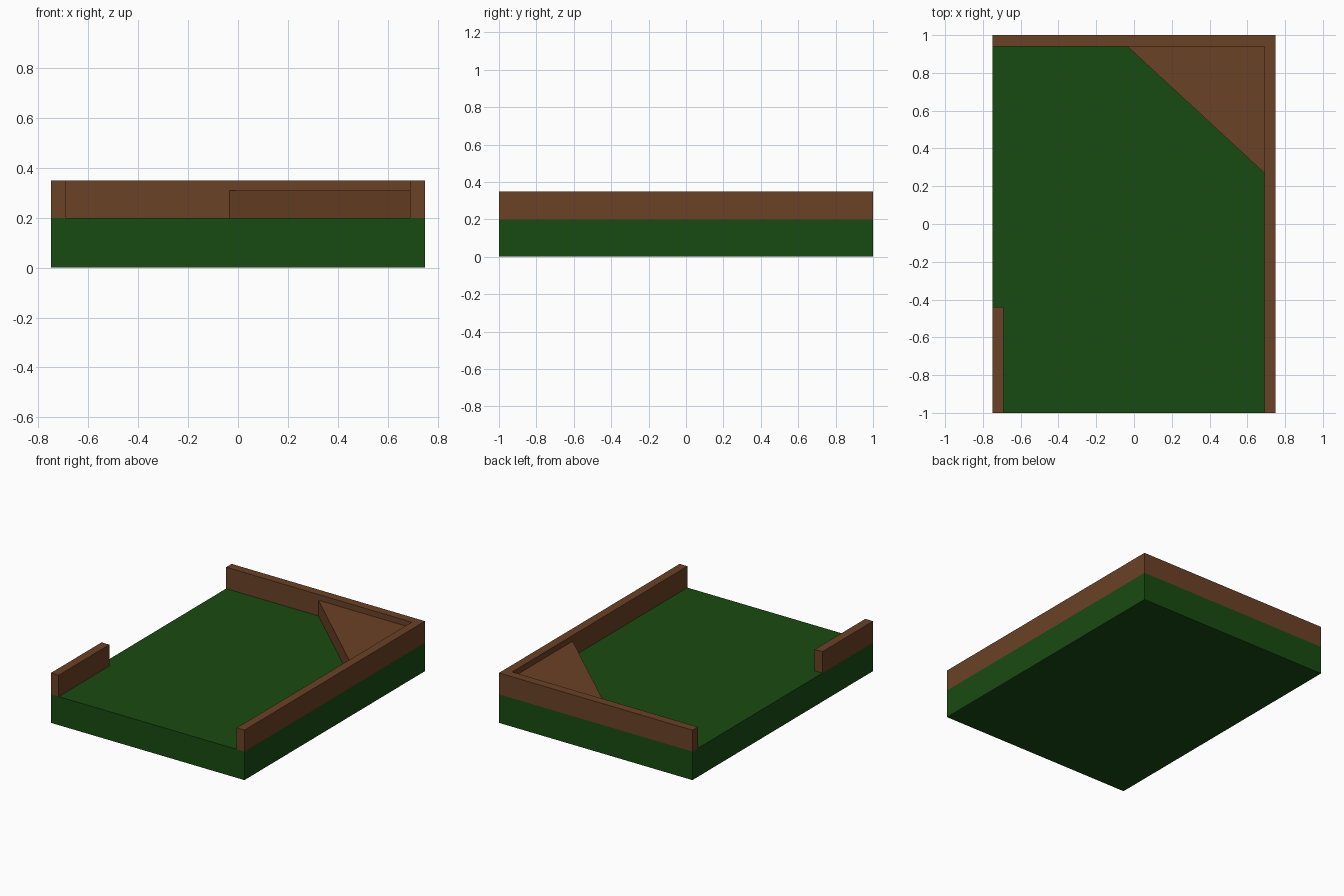
import bpy
import bmesh

if "Cube" in bpy.data.objects:
    bpy.data.objects.remove(bpy.data.objects["Cube"])


def material(name, color):
    mat = bpy.data.materials.new(name)
    mat.diffuse_color = color
    mat.use_nodes = True
    mat.node_tree.nodes["Principled BSDF"].inputs["Base Color"].default_value = mat.diffuse_color
    return mat


def prism(name, outline, z0, z1, mat):
    """Extrude a flat outline from z0 up to z1."""
    bm = bmesh.new()
    face = bm.faces.new([bm.verts.new((x, y, z0)) for x, y in outline])
    ext = bmesh.ops.extrude_face_region(bm, geom=[face], use_keep_orig=True)
    top = [v for v in ext["geom"] if isinstance(v, bmesh.types.BMVert)]
    bmesh.ops.translate(bm, vec=(0, 0, z1 - z0), verts=top)
    bmesh.ops.recalc_face_normals(bm, faces=bm.faces)
    mesh = bpy.data.meshes.new(name)
    bm.to_mesh(mesh)
    bm.free()
    mesh.materials.append(mat)
    obj = bpy.data.objects.new(name, mesh)
    bpy.context.collection.objects.link(obj)
    return obj


def rect(x0, x1, y0, y1):
    return [(x0, y0), (x1, y0), (x1, y1), (x0, y1)]


W, L, T = 0.75, 1.0, 0.06      # half width, half length, wall thickness
FLOOR, RIM = 0.20, 0.35
green = material("turf_green", (0.0097, 0.07, 0.006, 1))
brown = material("wood_brown", (0.147, 0.054, 0.019, 1))

# Turf slab
prism("turf_base", rect(-W, W, -L, L), 0, FLOOR, green)

# L-shaped border along the right and back edges
border = [(W - T, -L), (W, -L), (W, L), (-W, L), (-W, L - T), (W - T, L - T)]
prism("corner_border", border, FLOOR, RIM, brown)

# Short border at the front left
prism("left_border", rect(-W, -W + T, -L, -0.44), FLOOR, RIM, brown)

# Triangular bank in the back right corner, a little lower than the border
bank = [(-0.035, L - T), (W - T, 0.27), (W - T, L - T)]
prism("corner_bank", bank, FLOOR, 0.31, brown)
